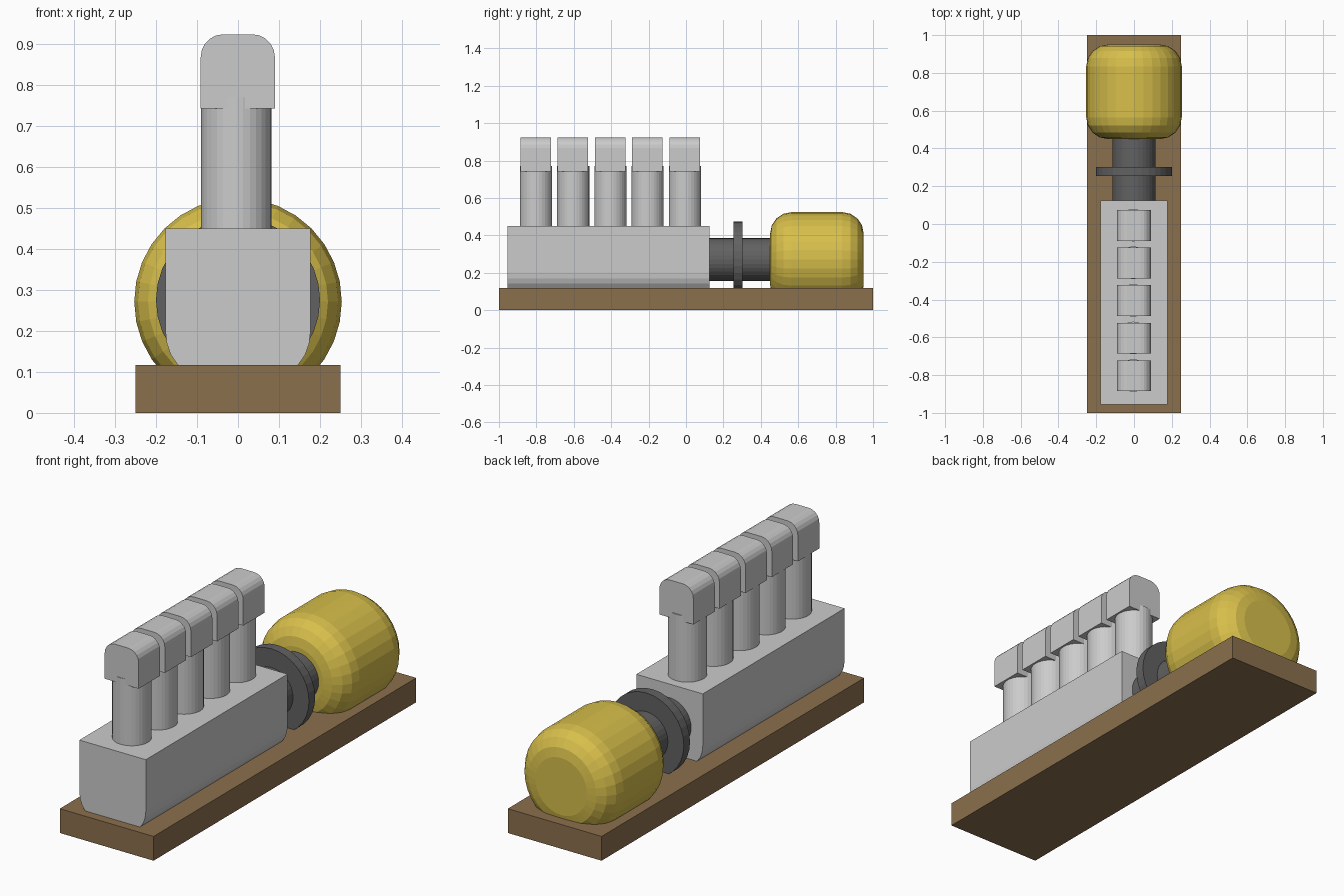
import bpy
import math
from mathutils import Matrix
import bmesh

if "Cube" in bpy.data.objects:
    bpy.data.objects.remove(bpy.data.objects["Cube"])


def material(name, color):
    m = bpy.data.materials.new(name)
    m.diffuse_color = (*color, 1)
    m.use_nodes = True
    m.node_tree.nodes["Principled BSDF"].inputs["Base Color"].default_value = m.diffuse_color
    return m


wood = material("wood", (0.26, 0.16, 0.075))
yellow = material("yellow_paint", (0.68, 0.52, 0.07))
dark = material("dark_metal", (0.12, 0.12, 0.12))


def add_object(name, bm, mat=None):
    bmesh.ops.recalc_face_normals(bm, faces=bm.faces)
    me = bpy.data.meshes.new(name)
    bm.to_mesh(me)
    bm.free()
    ob = bpy.data.objects.new(name, me)
    bpy.context.collection.objects.link(ob)
    if mat:
        me.materials.append(mat)
    return ob


def extrude_y(name, outline, y0, y1, mat=None):
    """Extrude an x-z outline along y."""
    bm = bmesh.new()
    face = bm.faces.new([bm.verts.new((x, y0, z)) for x, z in outline])
    new = bmesh.ops.extrude_face_region(bm, geom=[face])["geom"]
    verts = [v for v in new if isinstance(v, bmesh.types.BMVert)]
    bmesh.ops.translate(bm, vec=(0, y1 - y0, 0), verts=verts)
    return add_object(name, bm, mat)


def lathe_y(name, profile, z, mat=None, sides=32):
    """Capped body of revolution about y; profile holds (radius, y) pairs."""
    bm = bmesh.new()
    rings = []
    for r, y in profile:
        angles = [2 * math.pi * i / sides for i in range(sides)]
        rings.append([bm.verts.new((r * math.cos(a), y, z + r * math.sin(a))) for a in angles])
    for a, b in zip(rings, rings[1:]):
        for i in range(sides):
            j = (i + 1) % sides
            bm.faces.new((a[i], a[j], b[j], b[i]))
    bm.faces.new(rings[0])
    bm.faces.new(rings[-1])
    return add_object(name, bm, mat)


def arc(cx, cz, rx, rz, start, end, n=5):
    steps = [math.radians(start + (end - start) * i / n) for i in range(n + 1)]
    return [(cx + rx * math.cos(a), cz + rz * math.sin(a)) for a in steps]


# wooden base plank
extrude_y("base_board", [(-0.25, 0), (0.25, 0), (0.25, 0.117), (-0.25, 0.117)], -1, 1, wood)

# long block with rounded lower edges, resting on the board
block = ([(-0.177, 0.45)] + arc(-0.107, 0.20, 0.07, 0.1, 180, 270)
         + arc(0.107, 0.20, 0.07, 0.1, 270, 360) + [(0.177, 0.45)])
extrude_y("main_block", block, -0.955, 0.125)

# row of five posts with rounded caps
cap = ([(-0.091, 0.742), (0.09, 0.742)] + arc(0.035, 0.867, 0.055, 0.056, 0, 90)
       + arc(-0.036, 0.867, 0.055, 0.056, 90, 180))
for i in range(5):
    y = -0.802 + 0.199 * i
    bm = bmesh.new()
    bmesh.ops.create_cone(bm, cap_ends=True, segments=32, radius1=0.086, radius2=0.086,
                          depth=0.34, matrix=Matrix.Translation((-0.004, y, 0.6)))
    add_object(f"post_{i + 1}", bm)
    extrude_y(f"post_cap_{i + 1}", cap, y - 0.083, y + 0.08)

# drive shaft and flange disc
lathe_y("shaft", [(0.115, 0.10), (0.115, 0.48)], 0.27, dark)
lathe_y("flange_disc", [(0.2, 0.255), (0.2, 0.302)], 0.275, dark)

# yellow drum with rounded ends
R, B = 0.253, 0.115
drum = arc(R - B, 0.45 + B, B, B, -90, 0, 4) + arc(R - B, 0.95 - B, B, B, 0, 90, 4)
lathe_y("drum", drum, 0.271, yellow)
